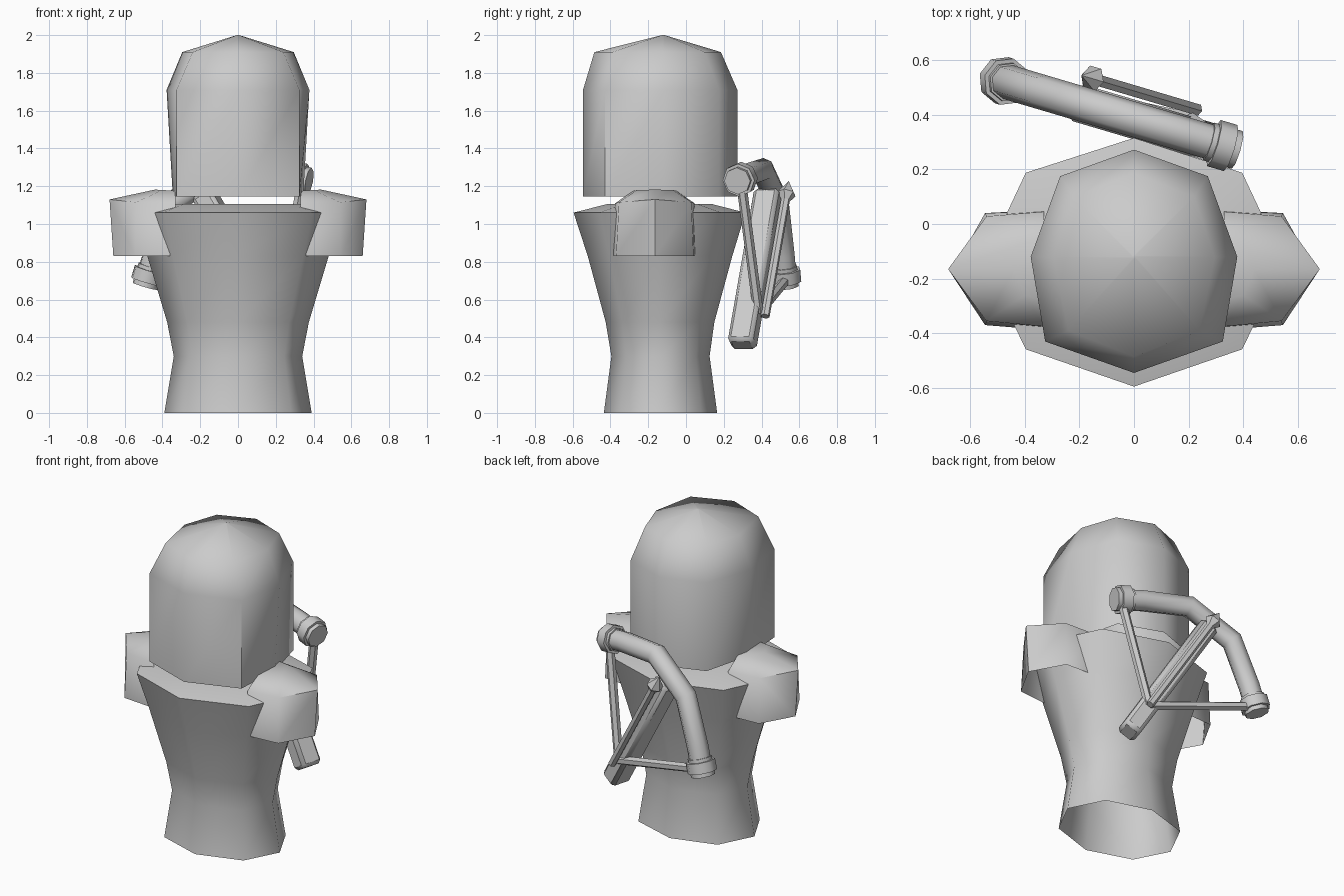
import bpy, bmesh, math
from mathutils import Vector, Matrix

if "Cube" in bpy.data.objects:
    bpy.data.objects.remove(bpy.data.objects["Cube"])


def finish(ob, angle=40):
    bpy.ops.object.select_all(action='DESELECT')
    ob.select_set(True)
    bpy.context.view_layer.objects.active = ob
    bpy.ops.object.shade_smooth_by_angle(angle=math.radians(angle))
    return ob


def loft(name, rings, closed=True, cap_top=True, angle=60):
    """Skin equal-length rings of points, optionally filling the last one."""
    bm = bmesh.new()
    loops = [[bm.verts.new(p) for p in r] for r in rings]
    n = len(loops[0])
    for a, b in zip(loops, loops[1:]):
        for i in range(n if closed else n - 1):
            j = (i + 1) % n
            bm.faces.new((a[i], a[j], b[j], b[i]))
    if cap_top:
        bm.faces.new(loops[-1])
    bmesh.ops.recalc_face_normals(bm, faces=bm.faces)
    me = bpy.data.meshes.new(name)
    bm.to_mesh(me)
    bm.free()
    ob = bpy.data.objects.new(name, me)
    bpy.context.collection.objects.link(ob)
    return finish(ob, angle)


def octagon(side, diag, y_front, y_diag_front, y_side, y_diag_back, y_back, z):
    right = [(0, y_front), (diag[0], y_diag_front), (side, y_side), (diag[1], y_diag_back)]
    pts = right + [(0, y_back)] + [(-x, y) for x, y in right[:0:-1]]
    return [(x, y, z) for x, y in pts]


# Torso: tapered eight-sided shell, open underneath
def torso_ring(rx, y0, y1, z):
    c, h = (y0 + y1) / 2, (y1 - y0) / 2
    return octagon(rx, (rx * .72, rx * .72), y0, c - .7 * h, c, c + .72 * h, y1, z)


loft("torso", [torso_ring(*r) for r in (
    (.39, -.435, .165, 0), (.34, -.395, .125, .30), (.375, -.425, .15, .48),
    (.48, -.52, .245, .83), (.55, -.595, .315, 1.06), (.40, -.42, .14, 1.105))])

# Helmet: eight-sided tube, bevelled shoulder, low pointed crown
crown = octagon(.295, (.24, .22), -.485, -.39, -.12, .10, .185, 1.91)
loft("helmet", [
    octagon(.345, (.325, .27), -.545, -.43, -.12, .175, .272, 1.145),
    octagon(.378, (.325, .27), -.545, -.43, -.12, .175, .272, 1.71),
    crown,
    [(x * .02, -.12 + (y + .12) * .02, 2.0) for x, y, z in crown]])

# Shoulder pads: open-bottomed pointed shells, mirrored
pad = [[(.36, -.385, .83), (.545, -.37, .83), (.66, -.165, .83), (.545, .04, .83), (.36, .05, .83)],
       [(.33, -.375, 1.11), (.54, -.355, 1.115), (.68, -.165, 1.13), (.54, .028, 1.115), (.33, .045, 1.11)],
       [(.33, -.28, 1.175), (.40, -.26, 1.18), (.44, -.165, 1.182), (.40, -.07, 1.18), (.33, -.05, 1.175)]]
for s, label in ((1, "right"), (-1, "left")):
    loft("shoulder_pad_" + label, [[(s * x, y, z) for x, y, z in r] for r in pad], closed=False)

# Crossbow frame: u along the span, v along the stock, b towards the back
H = Vector((.959, -.284, 0))
Z = Vector((0, 0, 1))
U = .852 * H + .524 * Z
V = -.524 * H + .852 * Z
B = Vector((.284, .959, 0))
CENTRE = Vector((-.075, .405, .98))


def P(u, v, b=0):
    return CENTRE + U * u + V * v + B * b


def rod(name, a, b, r1, r2=None, sides=8):
    d = b - a
    bpy.ops.mesh.primitive_cone_add(vertices=sides, radius1=r1, radius2=r1 if r2 is None else r2,
                                    depth=d.length, location=(a + b) / 2,
                                    rotation=d.to_track_quat('Z', 'Y').to_euler())
    ob = bpy.context.object
    ob.name = name
    return finish(ob, 50)


# Bow limb swept along a short path
path = [P(.49, .0), P(.40, .08), P(.16, .262), P(-.16, .262), P(-.40, .08), P(-.49, .0)]
cu = bpy.data.curves.new("bow_limb", 'CURVE')
cu.dimensions = '3D'
cu.bevel_depth = .064
cu.bevel_resolution = 2
cu.use_fill_caps = True
sp = cu.splines.new('POLY')
sp.points.add(len(path) - 1)
for pt, co in zip(sp.points, path):
    pt.co = (*co, 1)
limb = bpy.data.objects.new("bow_limb", cu)
bpy.context.collection.objects.link(limb)
bpy.ops.object.select_all(action='DESELECT')
limb.select_set(True)
bpy.context.view_layer.objects.active = limb
bpy.ops.object.convert(target='MESH')
finish(bpy.context.object, 50)

# Tip collars and string halves
for s, label in ((1, "upper"), (-1, "lower")):
    tip = P(s * .49, 0)
    d = (U * s * .75 - V * .66).normalized()
    rod("limb_collar_" + label, tip - d * .035, tip + d * .03, .088)
    rod("limb_end_" + label, tip - d * .055, tip + d * .055, .072)
    rod("string_" + label, P(s * .48, -.03, .01), P(0, -.53, .06), .027, sides=6)

# Stock
bpy.ops.mesh.primitive_cube_add(size=1)
stock = bpy.context.object
stock.name = "stock"
basis = Matrix((U, V, B)).transposed().to_4x4()
stock.data.transform(Matrix.Translation(P(0, -.255)) @ basis @ Matrix.Diagonal((.115, .95, .14, 1)))
stock.data.flip_normals()
bev = stock.modifiers.new("edge", 'BEVEL')
bev.width = .02
bev.segments = 1
finish(stock, 30)

# Bolt with pointed head
rod("bolt_shaft", P(0, -.55, .1), P(0, .20, .1), .024, sides=6)
rod("bolt_head_base", P(0, .17, .1), P(0, .21, .1), .024, .05, sides=6)
rod("bolt_head_point", P(0, .21, .1), P(0, .29, .1), .05, 0, sides=6)
